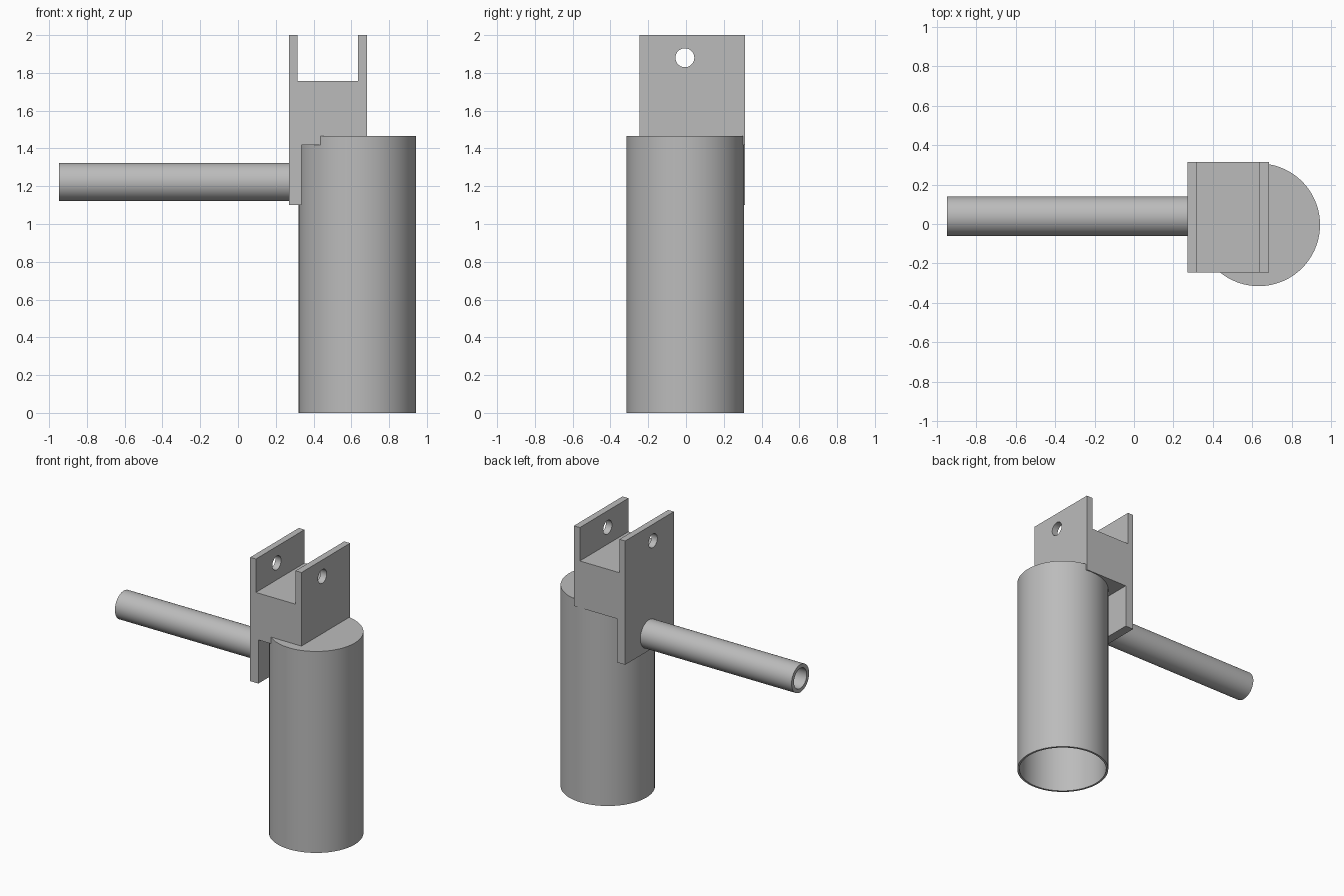
import bpy, bmesh, math
from mathutils import Matrix

if "Cube" in bpy.data.objects:
    bpy.data.objects.remove(bpy.data.objects["Cube"])

grey = bpy.data.materials.new("plain_grey")
grey.diffuse_color = (0.5, 0.5, 0.5, 1)
grey.use_nodes = True
grey.node_tree.nodes["Principled BSDF"].inputs["Base Color"].default_value = grey.diffuse_color


def finish(name, bm, smooth=True):
    bmesh.ops.recalc_face_normals(bm, faces=bm.faces)
    me = bpy.data.meshes.new(name)
    bm.to_mesh(me)
    bm.free()
    me.materials.append(grey)
    ob = bpy.data.objects.new(name, me)
    bpy.context.collection.objects.link(ob)
    if smooth:
        bpy.ops.object.select_all(action='DESELECT')
        ob.select_set(True)
        bpy.context.view_layer.objects.active = ob
        bpy.ops.object.shade_smooth_by_angle(angle=math.radians(30))
    return ob


def cup(name, outer, inner, length, depth, matrix):
    """Hollow cylinder, open at its start and closed at its far end."""
    bm = bmesh.new()
    pts = [(0, depth), (inner, depth), (inner, 0), (outer, 0), (outer, length), (0, length)]
    vs = [bm.verts.new((r, 0, z)) for r, z in pts]
    es = [bm.edges.new(p) for p in zip(vs, vs[1:])]
    bmesh.ops.spin(bm, geom=vs + es, cent=(0, 0, 0), axis=(0, 0, 1),
                   angle=2 * math.pi, steps=72, use_duplicate=False)
    bmesh.ops.remove_doubles(bm, verts=bm.verts, dist=1e-5)
    bm.transform(matrix)
    return finish(name, bm)


# Upright hollow body, open at the bottom
cup("main_cylinder", 0.311, 0.296, 1.465, 1.40, Matrix.Translation((0.632, -0.004, 0)))

# Sideways tube, open at its free end
cup("side_tube", 0.101, 0.073, 1.23, 1.217,
    Matrix.Translation((-0.947, 0.039, 1.222)) @ Matrix.Rotation(math.pi / 2, 4, 'Y'))

# Forked bracket: side profile extruded along y
profile = [(0.27, 1.10), (0.336, 1.10), (0.336, 1.417), (0.683, 1.417), (0.683, 2.0),
           (0.635, 2.0), (0.635, 1.757), (0.316, 1.757), (0.316, 2.0), (0.27, 2.0)]
bm = bmesh.new()
face = bm.faces.new([bm.verts.new((x, -0.246, z)) for x, z in profile])
new = bmesh.ops.extrude_face_region(bm, geom=[face])["geom"]
bmesh.ops.translate(bm, verts=[v for v in new if isinstance(v, bmesh.types.BMVert)],
                    vec=(0, 0.559, 0))
bracket = finish("fork_bracket", bm, smooth=False)

# Pin hole through both fork arms
bm = bmesh.new()
bmesh.ops.create_cone(bm, cap_ends=True, segments=40, radius1=0.05, radius2=0.05, depth=1,
                      matrix=Matrix.Translation((0.477, -0.006, 1.88))
                      @ Matrix.Rotation(math.pi / 2, 4, 'Y'))
cutter = finish("pin_hole_cutter", bm, smooth=False)
cutter.hide_render = True
mod = bracket.modifiers.new("pin_hole", 'BOOLEAN')
mod.operation = 'DIFFERENCE'
mod.solver = 'EXACT'
mod.object = cutter
bpy.ops.object.select_all(action='DESELECT')
bracket.select_set(True)
bpy.context.view_layer.objects.active = bracket
bpy.ops.object.modifier_apply(modifier=mod.name)
bpy.data.objects.remove(cutter)
bpy.ops.object.shade_smooth_by_angle(angle=math.radians(30))
